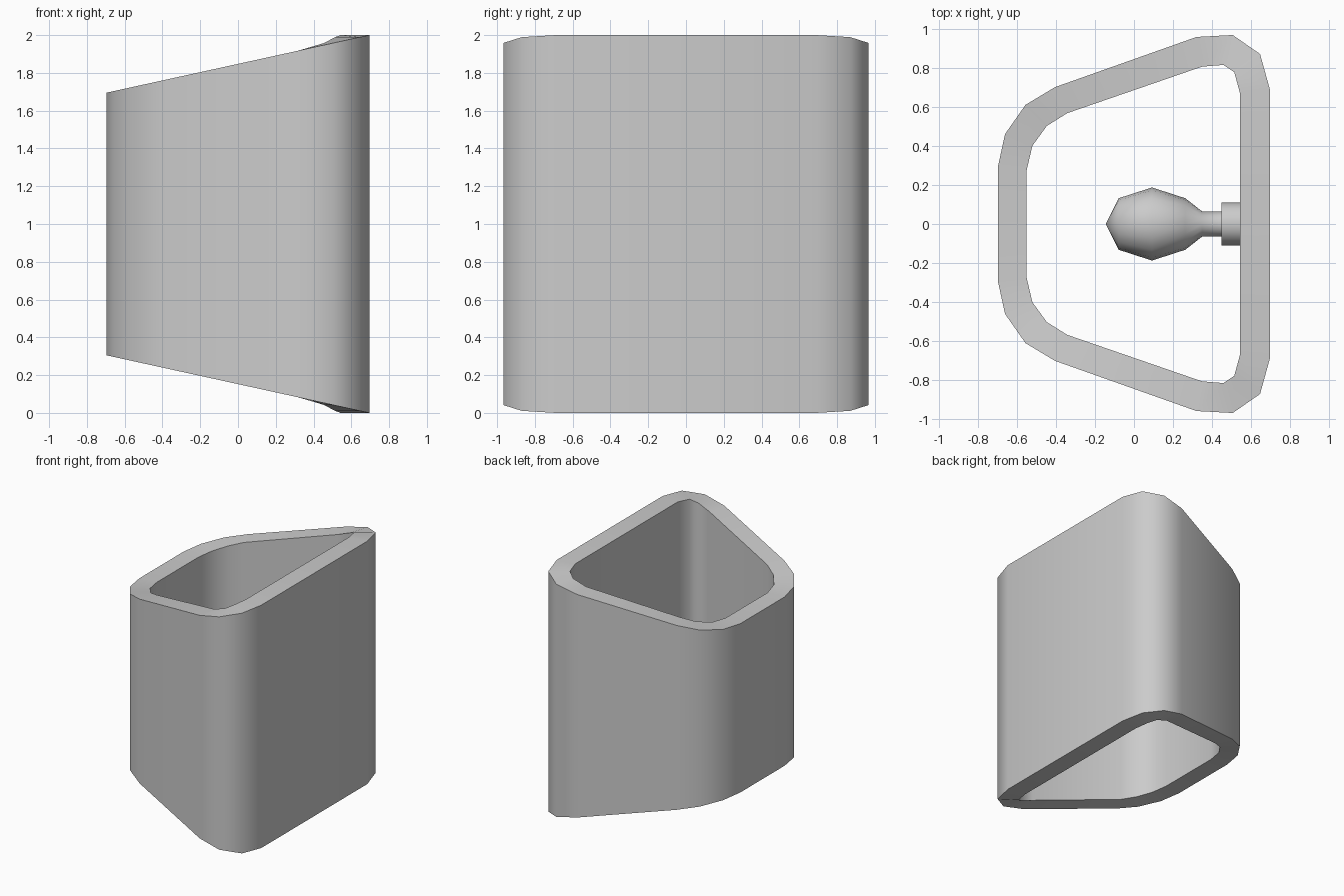
import bpy, bmesh, math

if "Cube" in bpy.data.objects:
    bpy.data.objects.remove(bpy.data.objects["Cube"])


def add_object(name, bm):
    bmesh.ops.recalc_face_normals(bm, faces=bm.faces)
    mesh = bpy.data.meshes.new(name)
    bm.to_mesh(mesh)
    bm.free()
    obj = bpy.data.objects.new(name, mesh)
    bpy.context.collection.objects.link(obj)
    bpy.ops.object.select_all(action='DESELECT')
    obj.select_set(True)
    bpy.context.view_layer.objects.active = obj
    bpy.ops.object.shade_smooth_by_angle(angle=math.radians(52))
    return obj


# Half outlines of the shade (y > 0), from wall side to front; mirrored in y
outer = [(0.695, 0.69), (0.645, 0.87), (0.505, 0.967), (0.32, 0.957),
         (-0.405, 0.70), (-0.555, 0.61), (-0.66, 0.46), (-0.697, 0.29)]
inner = [(0.543, 0.667), (0.513, 0.777), (0.457, 0.814), (0.348, 0.805),
         (-0.342, 0.567), (-0.446, 0.502), (-0.52, 0.40), (-0.55, 0.272)]


def full_loop(half):
    return half + [(x, -y) for x, y in reversed(half)]


# Shade: hollow tube with slanted rims; inner rim follows outer rim height
bm = bmesh.new()
rings = []
for o, i in zip(full_loop(outer), full_loop(inner)):
    drop = 0.305 * (0.695 - o[0]) / 1.392
    rings.append([bm.verts.new((*p, z)) for p, z in
                  ((o, drop), (o, 2 - drop), (i, 2 - drop), (i, drop))])
for n, a in enumerate(rings):
    b = rings[(n + 1) % len(rings)]
    for k in range(4):
        m = (k + 1) % 4
        bm.faces.new((a[k], b[k], b[m], a[m]))
add_object("lamp_shade", bm)


def lathe_x(name, profile, sides=16, z=1.0):
    """Revolve (x, radius) points around a horizontal axis at height z."""
    bm = bmesh.new()
    verts = [bm.verts.new((x, r, z)) for x, r in profile]
    edges = [bm.edges.new(pair) for pair in zip(verts, verts[1:])]
    bmesh.ops.spin(bm, geom=verts + edges, cent=(0, 0, z), axis=(1, 0, 0),
                   angle=math.tau, steps=sides, use_duplicate=False)
    bmesh.ops.remove_doubles(bm, verts=bm.verts, dist=0.0005)
    return add_object(name, bm)


# Socket fixed to the wall side, and the bulb pointing forward
lathe_x("bulb_socket", [(0.543, 0), (0.543, 0.11), (0.447, 0.11), (0.447, 0)])
lathe_x("light_bulb", [(0.447, 0.065), (0.348, 0.065), (0.262, 0.132),
                       (0.092, 0.187), (-0.078, 0.132), (-0.145, 0)])
